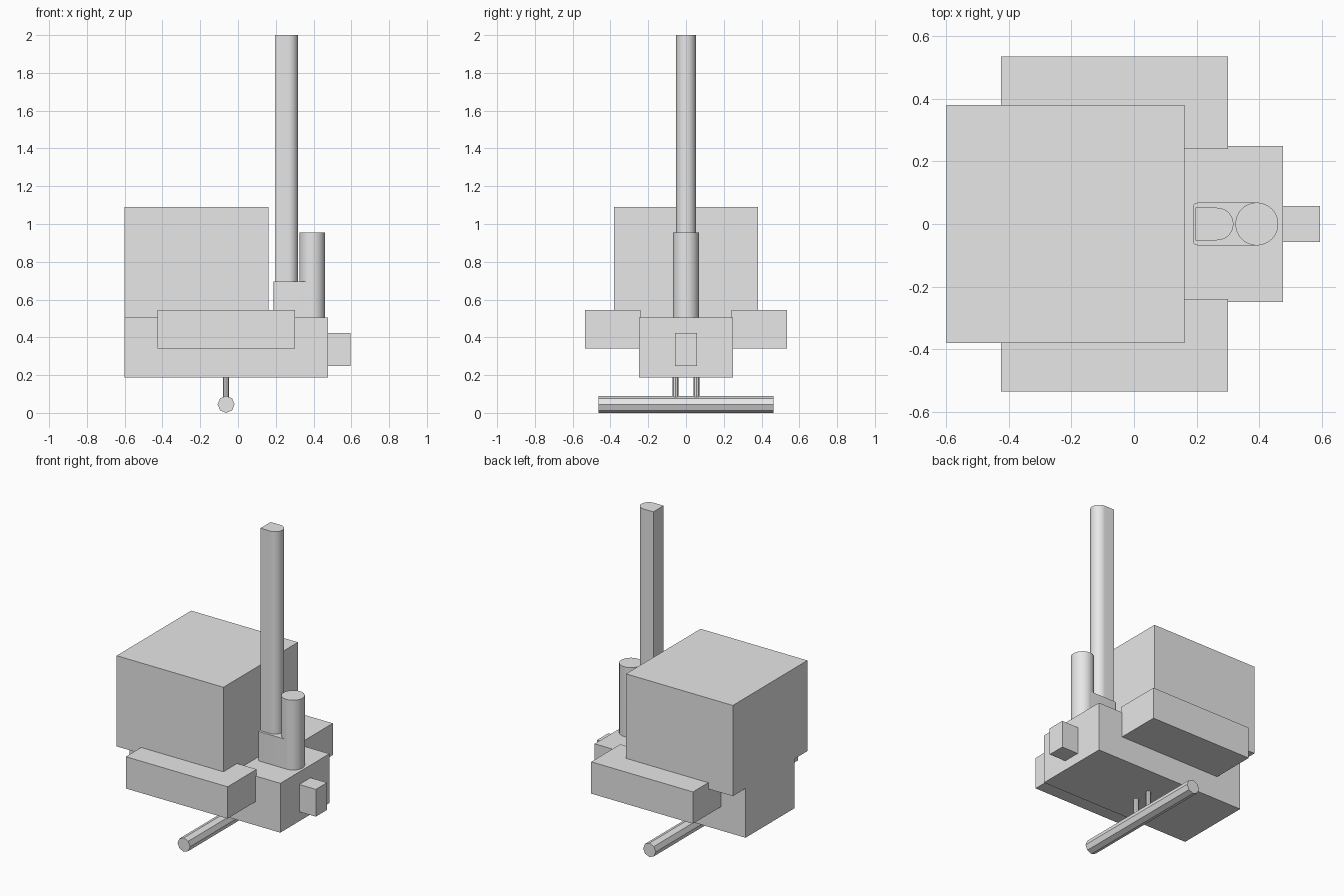
import bpy, bmesh
from math import sin, cos, pi, radians

cube = bpy.data.objects.get("Cube")
if cube:
    bpy.data.objects.remove(cube, do_unlink=True)

# One plain grey for the whole model
GREY = (0.8, 0.8, 0.8, 1)
grey = bpy.data.materials.new("plain grey")
grey.use_nodes = True
grey.diffuse_color = GREY
for node in grey.node_tree.nodes:
    if node.type == 'BSDF_PRINCIPLED':
        node.inputs["Base Color"].default_value = GREY


def add_object(name, bm, smooth=False):
    bmesh.ops.recalc_face_normals(bm, faces=bm.faces)
    mesh = bpy.data.meshes.new(name)
    bm.to_mesh(mesh)
    bm.free()
    mesh.materials.append(grey)
    obj = bpy.data.objects.new(name, mesh)
    bpy.context.collection.objects.link(obj)
    if smooth:
        bpy.ops.object.select_all(action='DESELECT')
        obj.select_set(True)
        bpy.context.view_layer.objects.active = obj
        bpy.ops.object.shade_smooth_by_angle(angle=radians(30))
    return obj


def prism(name, outline, low, high, smooth=False):
    """Extrude a flat outline upward from low to high."""
    bm = bmesh.new()
    base = bm.faces.new([bm.verts.new((x, y, low)) for x, y in outline])
    top = bmesh.ops.extrude_face_region(bm, geom=[base])["geom"]
    verts = [v for v in top if isinstance(v, bmesh.types.BMVert)]
    bmesh.ops.translate(bm, vec=(0, 0, high - low), verts=verts)
    return add_object(name, bm, smooth)


def box(name, xs, ys, zs):
    (x0, x1), (y0, y1) = xs, ys
    return prism(name, [(x0, y0), (x1, y0), (x1, y1), (x0, y1)], *zs)


def arc(x, y, radius, start, end, steps):
    """Points on an arc, angles in degrees."""
    angles = [radians(start + (end - start) * i / steps) for i in range(steps + 1)]
    return [(x + radius * cos(a), y + radius * sin(a)) for a in angles]


# Main housings
box("lower_body", (-0.6, 0.477), (-0.25, 0.25), (0.187, 0.505))
box("upper_housing", (-0.6, 0.162), (-0.38, 0.38), (0.505, 1.09))
box("end_block", (0.477, 0.595), (-0.057, 0.057), (0.248, 0.424))
for side, name in ((-1, "right_side_block"), (1, "left_side_block")):
    box(name, (-0.425, 0.301), sorted((side * 0.24, side * 0.536)), (0.34, 0.545))

# Mast with one flat side, in a sleeve that joins the short cylinder
prism("mast", [(0.197, -0.052)] + arc(0.266, 0, 0.052, -90, 90, 24)
      + [(0.197, 0.052)], 0.69, 2, True)
prism("mast_sleeve", [(0.393, -0.068), (0.393, 0.068)]
      + arc(0.203, 0.053, 0.015, 90, 180, 5)
      + arc(0.203, -0.053, 0.015, 180, 270, 5), 0.505, 0.695, True)
prism("short_cylinder", arc(0.393, 0, 0.0685, 0, 360, 48)[:-1], 0.505, 0.955, True)

# Low eight-sided crossbar hung on two pins
ROD_X, ROD_R = -0.063, 0.045
bar = prism("crossbar", arc(0, 0, ROD_R, 0, 360, 8)[:-1], -0.462, 0.462)
bar.rotation_euler.x = pi / 2
bar.location = (ROD_X, 0, ROD_R)
for side, name in ((-1, "right_pin"), (1, "left_pin")):
    prism(name, arc(ROD_X, side * 0.056, 0.016, 0, 360, 8)[:-1], 0.07, 0.19)
